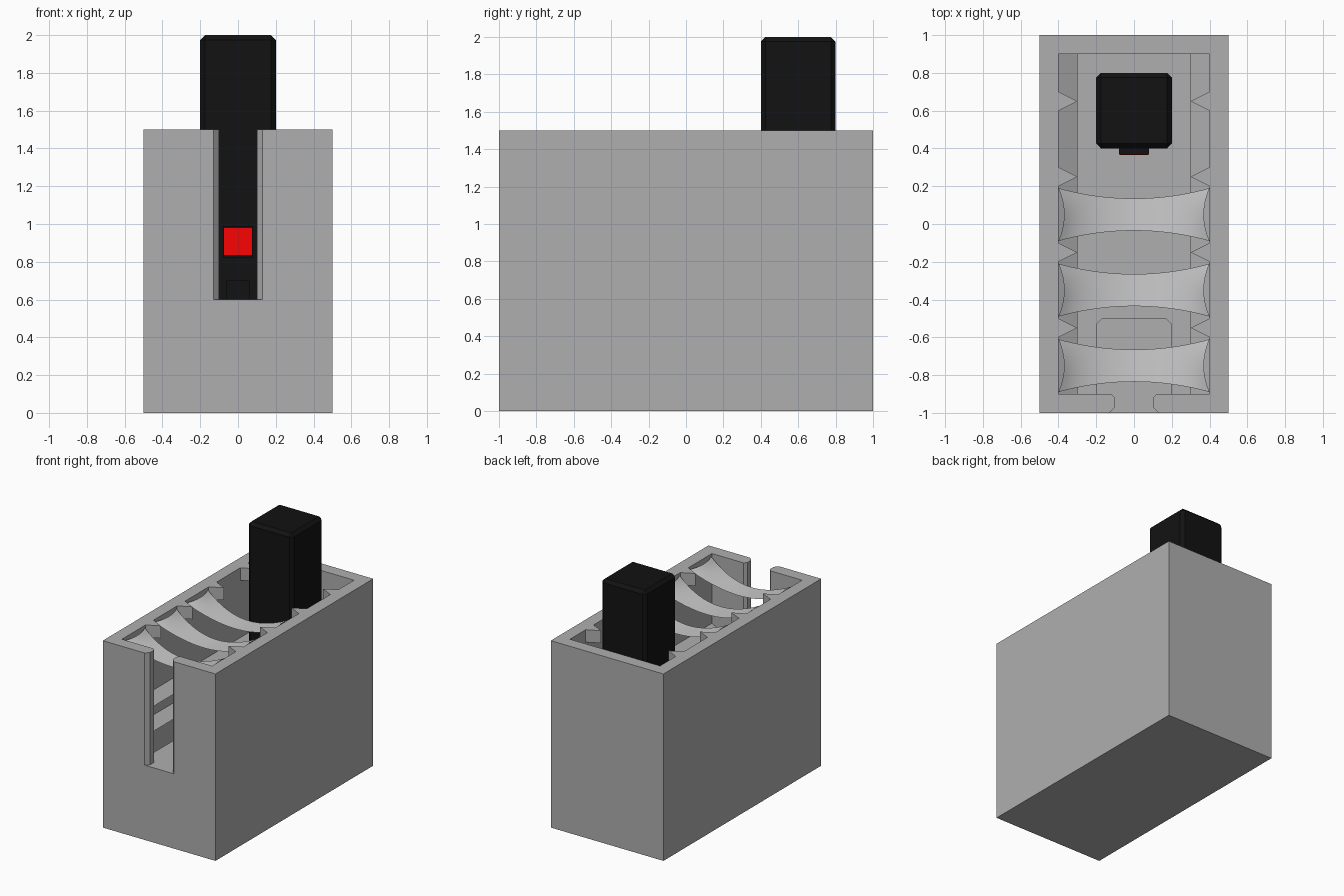
import bpy, bmesh

if "Cube" in bpy.data.objects:
    bpy.data.objects.remove(bpy.data.objects["Cube"])


def mat(name, c):
    m = bpy.data.materials.new(name)
    m.diffuse_color = (*c, 1)
    m.use_nodes = True
    m.node_tree.nodes["Principled BSDF"].inputs["Base Color"].default_value = m.diffuse_color
    return m


BLACK = mat("black", (0.006, 0.006, 0.006))
RED = mat("red", (0.95, 0.001, 0.001))
GREY = mat("dark_grey", (0.43, 0.43, 0.43))


def finish(name, bm, material=None):
    bmesh.ops.recalc_face_normals(bm, faces=bm.faces)
    me = bpy.data.meshes.new(name)
    bm.to_mesh(me)
    bm.free()
    ob = bpy.data.objects.new(name, me)
    bpy.context.collection.objects.link(ob)
    if material:
        me.materials.append(material)
    return ob


def prism(name, pts, vec, material=GREY):
    """Extrude a closed 3D outline along vec."""
    bm = bmesh.new()
    f = bm.faces.new([bm.verts.new(p) for p in pts])
    r = bmesh.ops.extrude_face_region(bm, geom=[f], use_keep_orig=True)
    vs = [v for v in r["geom"] if isinstance(v, bmesh.types.BMVert)]
    bmesh.ops.translate(bm, verts=vs, vec=vec)
    return finish(name, bm, material)


def box(name, x, y, z, material=GREY):
    pts = [(x[0], y[0], z[0]), (x[1], y[0], z[0]), (x[1], y[1], z[0]), (x[0], y[1], z[0])]
    return prism(name, pts, (0, 0, z[1] - z[0]), material)


def cut(ob, cutter):
    m = ob.modifiers.new("cut", "BOOLEAN")
    m.operation = "DIFFERENCE"
    m.solver = "EXACT"
    m.object = cutter
    bpy.context.view_layer.objects.active = ob
    bpy.ops.object.modifier_apply(modifier=m.name)
    bpy.data.objects.remove(cutter)


# Open box with a chamfered slot in the front wall
case = box("case", (-.5, .5), (-1, 1), (0, 1.5))
cut(case, box("cavity_cutter", (-.4, .4), (-.9, .9), (.1, 1.7)))
half = [(.15, -1.02), (.10, -.97), (.10, -.92), (.14, -.88)]
outline = half + [(-x, y) for x, y in reversed(half)]
cut(case, prism("slot_cutter", [(x, y, .6) for x, y in outline], (0, 0, 1)))

# Platform behind the slot
prism("slot_platform", [(x, y, .1) for x, y in
      [(-.2, -.9), (.2, -.9), (.2, -.53), (.17, -.5), (-.17, -.5), (-.2, -.53)]],
      (0, 0, .5))

for s, side in ((-1, "left"), (1, "right")):
    # Short teeth along the rim
    for i in range(4):
        y = -.55 + .4 * i
        prism(f"{side}_tooth_{i}", [(s * .4, y - .05, 1.4), (s * .3, y, 1.4),
              (s * .4, y + .05, 1.4)], (0, 0, .1))
    # Horizontal rails on the inner wall
    for i, z in enumerate((.69, .89)):
        prism(f"{side}_rail_{i}", [(s * .4, -.9, z - .05), (s * .3, -.9, z),
              (s * .4, -.9, z + .05)], (0, 1.8, 0))

# Sagging cloth strips, pinned at their corners
NX, NY = 24, 8
for k, yc in enumerate((-.75, -.35, .05)):
    bm = bmesh.new()
    grid = []
    for i in range(NX + 1):
        u = 2 * i / NX - 1
        row = []
        for j in range(NY + 1):
            v = 2 * j / NY - 1
            x = u * .4 - (.03 * (1 - v * v)) * u ** 5
            w = .085 + .055 * u * u
            row.append(bm.verts.new((x, yc + v * w, 1.48 - .12 * (1 - u * u))))
        grid.append(row)
    for i in range(NX):
        for j in range(NY):
            bm.faces.new((grid[i][j], grid[i + 1][j], grid[i + 1][j + 1], grid[i][j + 1]))
    ob = finish(f"cloth_strip_{k}", bm)
    ob.data.shade_smooth()

# Black post with chamfered edges
post = box("post", (-.2, .2), (.4, .8), (.1, 2), BLACK)
bev = post.modifiers.new("chamfer", "BEVEL")
bev.width = .025
bev.segments = 1

# Button housing, red button face and lower catch on the post front
box("button_housing", (-.08, .08), (.368, .41), (.82, .99), BLACK)
box("button", (-.075, .075), (.365, .37), (.835, .98), RED)
box("lower_catch", (-.06, .06), (.375, .41), (.5, .7), BLACK)
